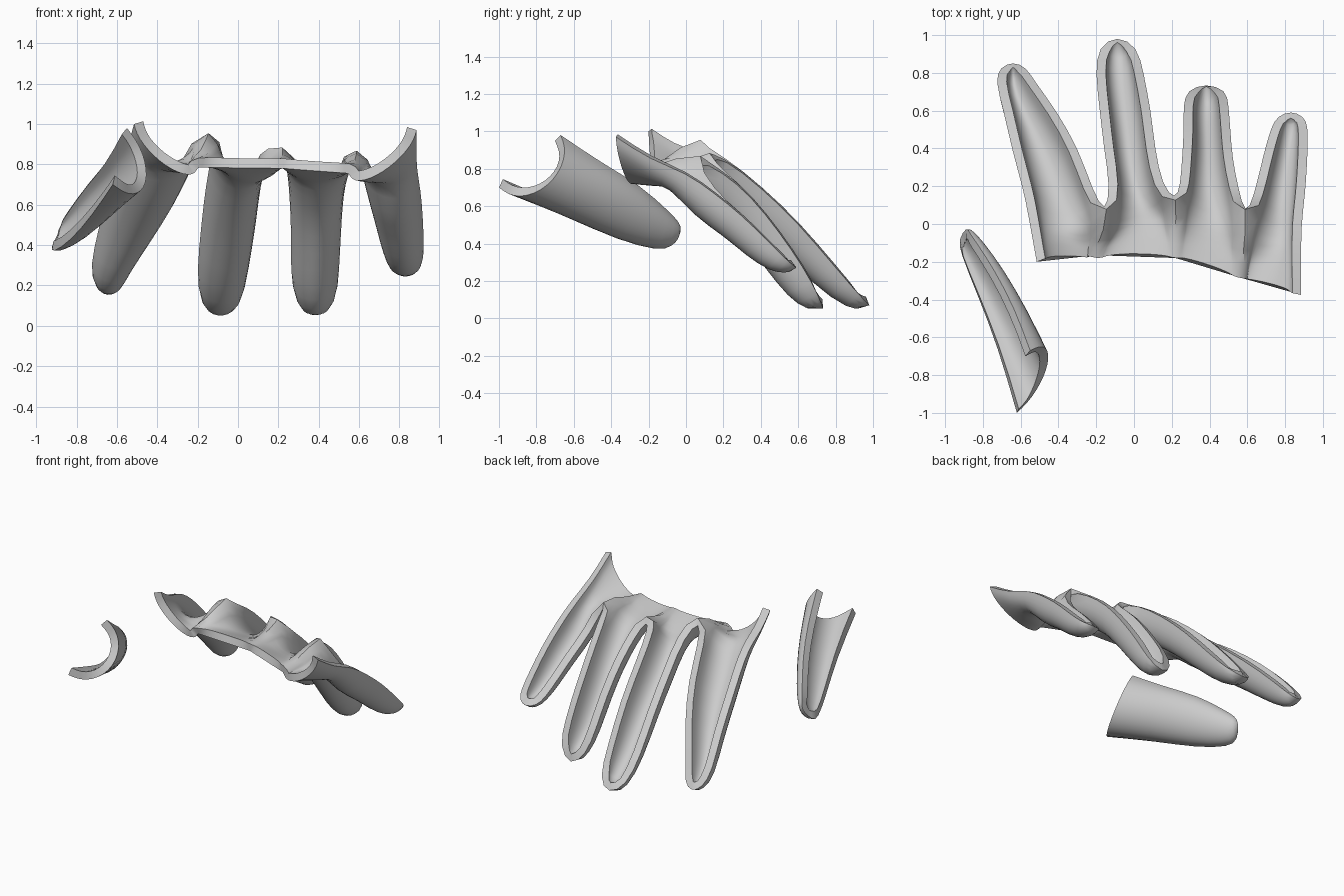
import bpy, bmesh, math
from mathutils import Vector as V

if "Cube" in bpy.data.objects:
    bpy.data.objects.remove(bpy.data.objects["Cube"])

SEG = 8

def section(L, F, R):
    """U-shaped half ellipse from rim L through floor F to rim R."""
    L, F, R = V(L), V(F), V(R)
    M = (L + R) / 2
    return [M - (R - L) / 2 * math.cos(math.pi * j / SEG)
            + (F - M) * math.sin(math.pi * j / SEG) for j in range(SEG + 1)]

def loft(bm, rows, tip):
    """Skin the sections and close them at the tip."""
    vs = [[bm.verts.new(p) for p in section(*r)] for r in rows]
    for a, b in zip(vs, vs[1:]):
        for j in range(SEG):
            bm.faces.new((a[j], b[j], b[j + 1], a[j + 1]))
    t = bm.verts.new(tip)
    for j in range(SEG):
        bm.faces.new((vs[-1][j], t, vs[-1][j + 1]))

def finish(bm, name, thick):
    bmesh.ops.remove_doubles(bm, verts=bm.verts, dist=0.0005)
    me = bpy.data.meshes.new(name)
    bm.to_mesh(me)
    bm.free()
    ob = bpy.data.objects.new(name, me)
    bpy.context.collection.objects.link(ob)
    sub = ob.modifiers.new("smooth", 'SUBSURF')
    sub.levels = sub.render_levels = 1
    sub.boundary_smooth = 'PRESERVE_CORNERS'
    sol = ob.modifiers.new("shell", 'SOLIDIFY')
    sol.thickness = thick
    sol.offset = -1
    bpy.ops.object.select_all(action='DESELECT')
    ob.select_set(True)
    bpy.context.view_layer.objects.active = ob
    for m in ("smooth", "shell"):
        bpy.ops.object.modifier_apply(modifier=m)
    bpy.ops.object.shade_smooth_by_angle(angle=math.radians(40))
    return ob

# Palm: cut edge points and web points between the fingers
edge = [(-.515, -.2, 1.0), (-.2, -.165, .785), (.22, -.18, .78), (.55, -.28, .755), (.885, -.375, .97)]
web = [(-.56, .05, .89), (-.15, .045, .94), (.22, .125, .85), (.59, .035, .865), (.885, 0, .78)]
palm_depth = [(.1, .12, .17), (0, .07, .2), (0, .07, .18), (.1, .12, .16)]

# Fingers: rows of (y, left x, right x, rim z, depth), then tip point
index = [(.18, -.585, -.22, .83, .2), (.39, -.645, -.29, .67, .2), (.6, -.69, -.41, .48, .18),
         (.76, -.735, -.53, .29, .14), (.83, -.71, -.57, .2, .09)]
middle = [(.2, -.125, .15, .86, .2), (.4, -.16, .11, .7, .19), (.6, -.18, .09, .51, .18),
          (.8, -.205, .05, .27, .15), (.94, -.19, .02, .11, .1)]
ring = [(.2, .245, .55, .78, .19), (.35, .255, .52, .65, .18), (.5, .265, .51, .46, .18),
        (.63, .26, .5, .27, .17), (.71, .28, .49, .12, .13)]
pinky = [(.15, .635, .905, .67, .17), (.3, .67, .915, .55, .15), (.42, .7, .92, .43, .14),
         (.52, .73, .92, .33, .11), (.57, .76, .9, .285, .06)]
fingers = [(index, (-.64, .86, .16)), (middle, (-.09, 1.0, .05)),
           (ring, (.38, .745, .02)), (pinky, (.83, .6, .265))]

def between(i):
    p = (V(edge[i]) + V(web[i])) / 2
    p.z -= .03
    return p

bm = bmesh.new()
for i, (data, tip) in enumerate(fingers):
    rims = [(V(edge[i]), V(edge[i + 1]), palm_depth[i][0]),
            (between(i), between(i + 1), palm_depth[i][1]),
            (V(web[i]), V(web[i + 1]), palm_depth[i][2])]
    rims += [(V((xl, y, z)), V((xr, y, z)), d) for y, xl, xr, z, d in data]
    mids = [(a + b) / 2 for a, b, d in rims] + [V(tip)]
    rows = []
    for k, (a, b, d) in enumerate(rims):
        n = V((0, 0, -1))
        if k > 1:                       # depth is measured square to the finger
            t = mids[k + 1] - mids[k if k == 2 else k - 1]
            n = V((0, t.z, -t.y)).normalized()
        rows.append((a, mids[k] + n * d, b))
    loft(bm, rows, tip)
finish(bm, "palm_and_fingers_shell", .05)

# Thumb: separate trough, rows of (lower rim, floor, upper rim)
thumb = [((-.62, -1.0, .7), (-.455, -.74, .71), (-.55, -.67, .98)),
         ((-.72, -.65, .55), (-.57, -.5, .62), (-.63, -.45, .83)),
         ((-.83, -.37, .42), (-.69, -.28, .52), (-.74, -.24, .71)),
         ((-.92, -.15, .36), (-.81, -.1, .44), (-.84, -.09, .57)),
         ((-.93, -.08, .385), (-.86, -.045, .43), (-.875, -.04, .52))]
bm = bmesh.new()
loft(bm, thumb, (-.885, -.015, .465))
finish(bm, "thumb_shell", .05)
